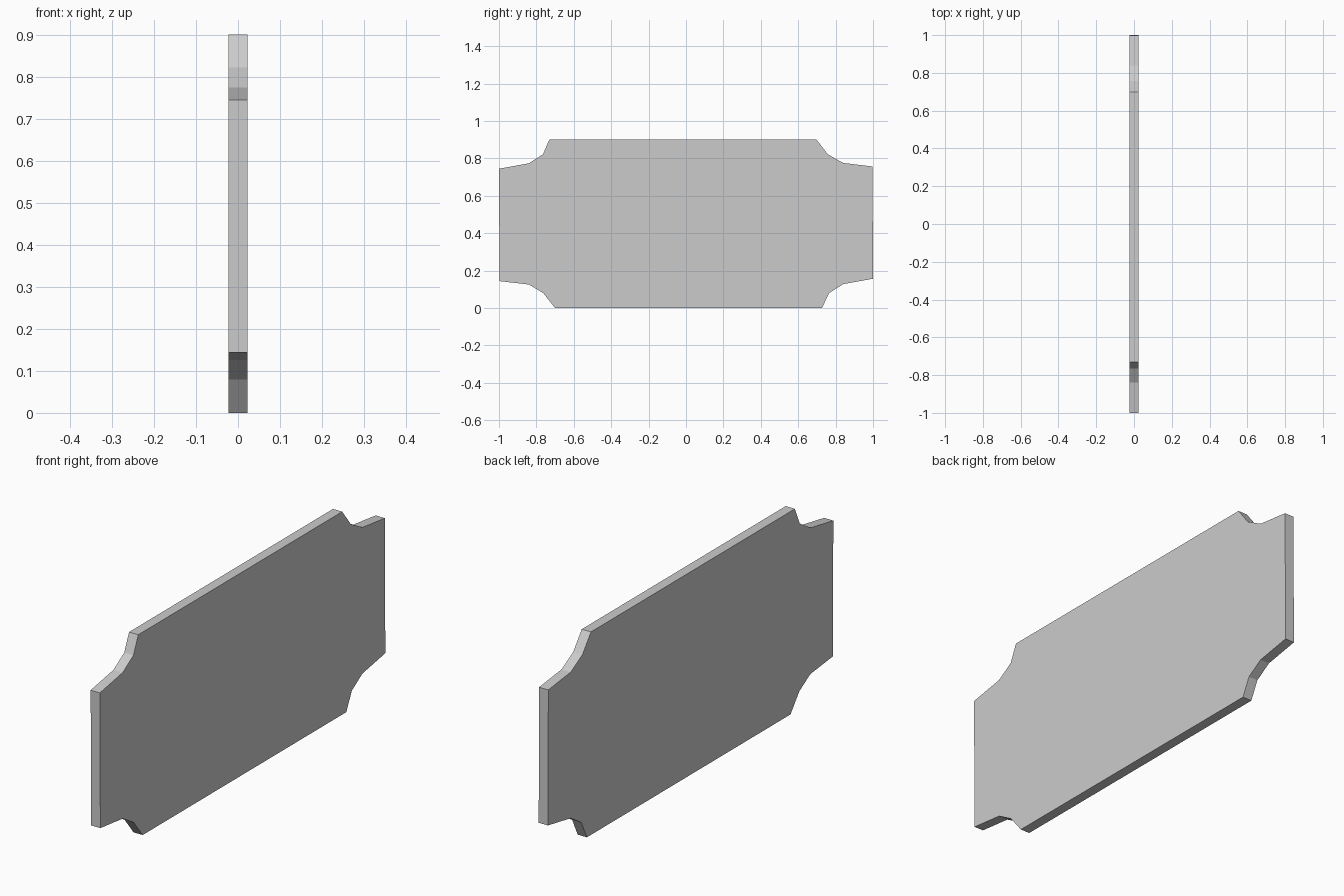
import bpy
import bmesh

if "Cube" in bpy.data.objects:
    bpy.data.objects.remove(bpy.data.objects["Cube"])

HALF_THICKNESS = 0.0226

# Board outline in (y, z), one short run of points per notched corner
bottom_left = [(-0.997, 0.144), (-0.84, 0.126), (-0.763, 0.08), (-0.70, 0.0)]
bottom_right = [(0.727, 0.0), (0.765, 0.08), (0.84, 0.128), (1.0, 0.157)]
top_right = [(0.997, 0.757), (0.84, 0.776), (0.758, 0.822), (0.698, 0.9)]
top_left = [(-0.731, 0.9), (-0.765, 0.822), (-0.84, 0.774), (-1.0, 0.745)]
outline = bottom_left + bottom_right + top_right + top_left

# Sign board: outline extruded through its thickness
bm = bmesh.new()
face = bm.faces.new([bm.verts.new((-HALF_THICKNESS, y, z)) for y, z in outline])
result = bmesh.ops.extrude_face_region(bm, geom=[face], use_keep_orig=True)
moved = [g for g in result["geom"] if isinstance(g, bmesh.types.BMVert)]
bmesh.ops.translate(bm, verts=moved, vec=(2 * HALF_THICKNESS, 0, 0))
bmesh.ops.recalc_face_normals(bm, faces=bm.faces)

mesh = bpy.data.meshes.new("sign_board")
bm.to_mesh(mesh)
bm.free()
board = bpy.data.objects.new("sign_board", mesh)
bpy.context.collection.objects.link(board)
